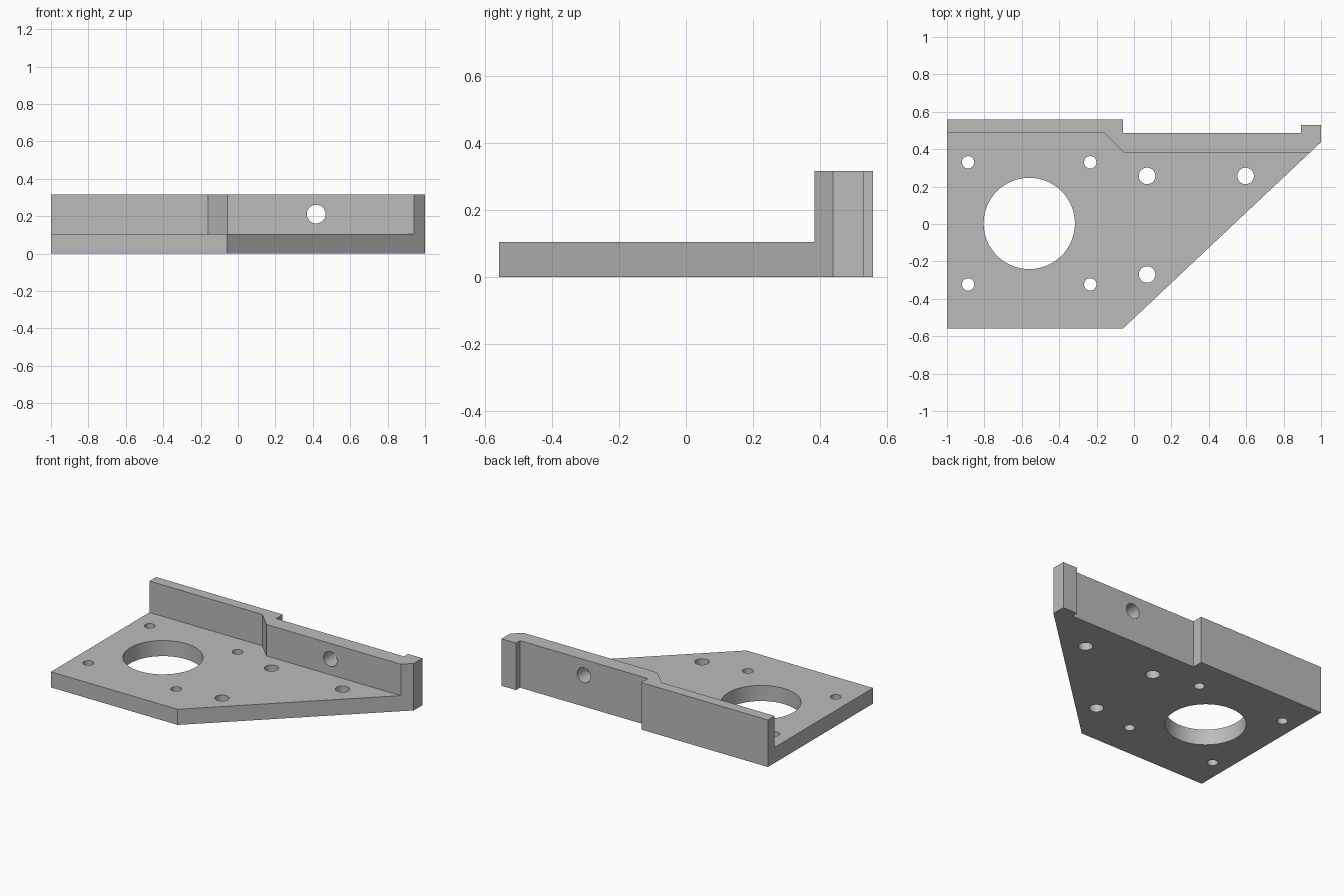
import bpy
import bmesh
from math import radians
from mathutils import Matrix

cube = bpy.data.objects.get("Cube")
if cube:
    bpy.data.objects.remove(cube, do_unlink=True)

PLATE_TOP = 0.105
WALL_TOP = 0.316

grey = bpy.data.materials.new("plain grey")
grey.use_nodes = True
colour = (0.5, 0.5, 0.5, 1)
grey.diffuse_color = colour
grey.node_tree.nodes["Principled BSDF"].inputs["Base Color"].default_value = colour


def make_object(name, bm):
    bmesh.ops.recalc_face_normals(bm, faces=bm.faces[:])
    mesh = bpy.data.meshes.new(name)
    bm.to_mesh(mesh)
    bm.free()
    mesh.materials.append(grey)
    obj = bpy.data.objects.new(name, mesh)
    bpy.context.collection.objects.link(obj)
    return obj


def prism(name, outline, bottom, top):
    """Extrude a plan outline upwards."""
    bm = bmesh.new()
    face = bm.faces.new([bm.verts.new((x, y, bottom)) for x, y in outline])
    result = bmesh.ops.extrude_face_region(bm, geom=[face])
    verts = [v for v in result["geom"] if isinstance(v, bmesh.types.BMVert)]
    bmesh.ops.translate(bm, verts=verts, vec=(0, 0, top - bottom))
    return make_object(name, bm)


def drill(name, radius, centre, along_y=False):
    """Cylinder used to cut a round hole."""
    bm = bmesh.new()
    turn = Matrix.Rotation(radians(90), 4, "X") if along_y else Matrix()
    bmesh.ops.create_cone(bm, cap_ends=True, segments=64, radius1=radius,
                          radius2=radius, depth=0.6,
                          matrix=Matrix.Translation(centre) @ turn)
    obj = make_object(name, bm)
    obj.hide_render = True
    return obj


def combine(target, other, operation):
    mod = target.modifiers.new(other.name, "BOOLEAN")
    mod.operation = operation
    mod.solver = "EXACT"
    mod.object = other
    bpy.context.view_layer.objects.active = target
    bpy.ops.object.modifier_apply(modifier=mod.name)
    bpy.data.objects.remove(other, do_unlink=True)


# Stepped back edge with an end lug, shared by the plate and the wall
back_edge = [(1, 0.438), (1, 0.53), (0.893, 0.53), (0.893, 0.487),
             (-0.058, 0.487), (-0.058, 0.558), (-1, 0.558)]

# Flat base plate with one slanted side
bracket = prism("mounting_bracket", [(-1, -0.558), (-0.058, -0.558)] + back_edge,
                0, PLATE_TOP)

# Upright wall with a jog along its front
wall = prism("back_wall", [(-1, 0.487), (-0.16, 0.487), (-0.056, 0.383),
                           (0.942, 0.383)] + back_edge, PLATE_TOP, WALL_TOP)
combine(bracket, wall, "UNION")

# Large round opening, four corner screw holes, three wider holes
holes = [(0.244, -0.56, 0.003)]
holes += [(0.033, x, y) for x in (-0.887, -0.234) for y in (-0.323, 0.33)]
holes += [(0.044, x, y) for x, y in ((0.07, 0.257), (0.597, 0.257), (0.07, -0.27))]
for radius, x, y in holes:
    combine(bracket, drill("hole_cutter", radius, (x, y, 0)), "DIFFERENCE")

# Cross hole through the wall
combine(bracket, drill("wall_hole_cutter", 0.05, (0.418, 0.45, 0.211), True),
        "DIFFERENCE")

# Smooth the hole walls, keep the edges sharp
bpy.ops.object.select_all(action="DESELECT")
bracket.select_set(True)
bpy.context.view_layer.objects.active = bracket
bpy.ops.object.shade_smooth_by_angle(angle=radians(30))
